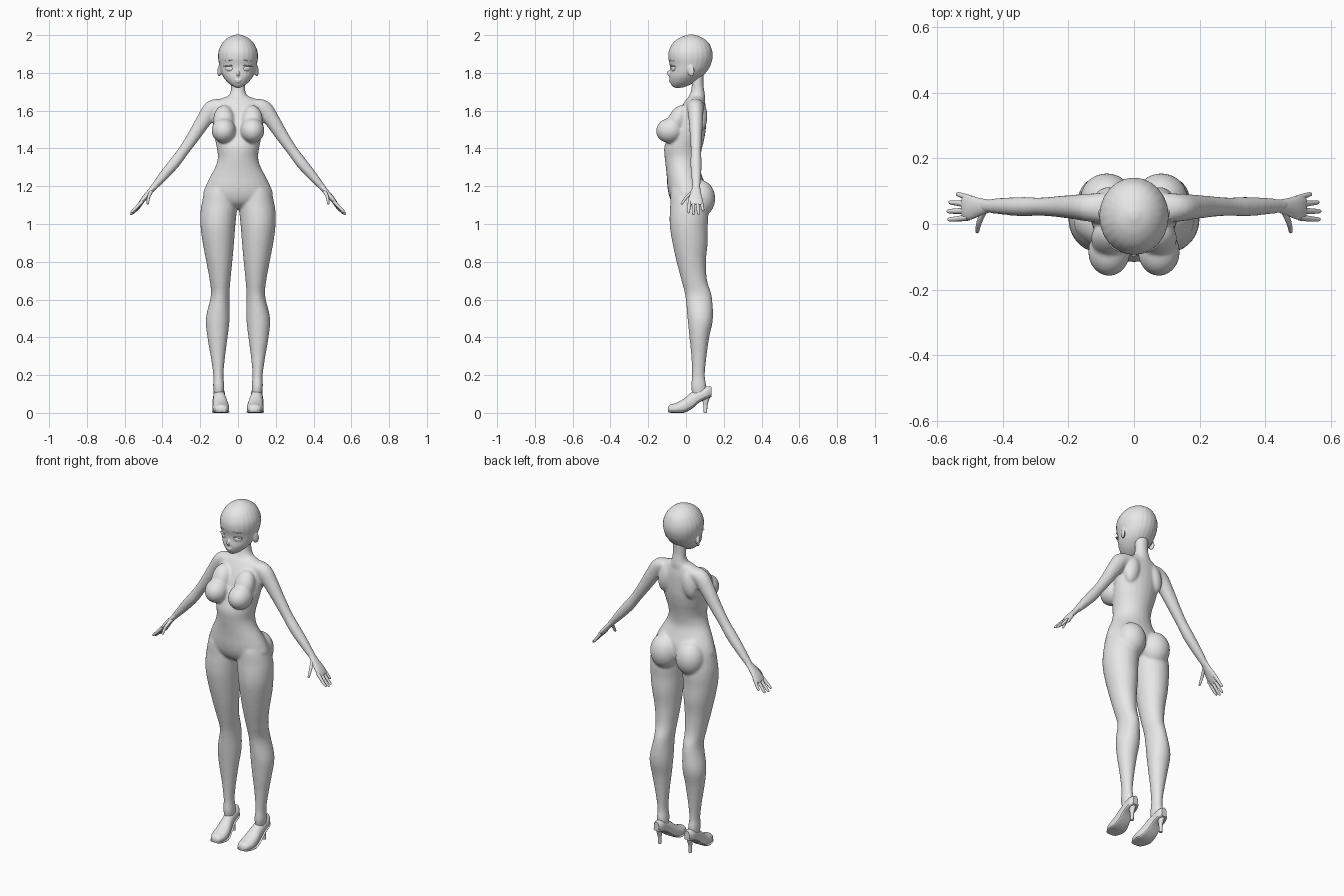
import bpy, bmesh, math
from mathutils import Vector, Matrix

grey = bpy.data.materials.new("plain_grey")
grey.diffuse_color = (0.8, 0.8, 0.8, 1)


def spline(rows, steps=4):
    """Catmull-Rom interpolation of rows of numbers."""
    out = []
    for i in range(len(rows) - 1):
        p0, p1 = rows[max(i - 1, 0)], rows[i]
        p2, p3 = rows[i + 1], rows[min(i + 2, len(rows) - 1)]
        for k in range(steps):
            t = k / steps
            out.append([0.5 * (2 * b + (c - a) * t + (2 * a - 5 * b + 4 * c - d) * t * t
                               + (3 * b - a - 3 * c + d) * t ** 3)
                        for a, b, c, d in zip(p0, p1, p2, p3)])
    return out + [list(rows[-1])]


def loft(bm, rings, both=False, n=24, flat=1.0):
    """Skin rings of (centre, u, v); flat < 1 squares off the -v side."""
    for s in ((1, -1) if both else (1,)):
        loops = []
        for c, u, v in rings:
            loop = []
            for k in range(n):
                a = 2 * math.pi * k / n
                sn = math.sin(a)
                if sn < 0:
                    sn = -abs(sn) ** flat
                p = c + u * math.cos(a) + v * sn
                loop.append(bm.verts.new((p.x * s, p.y, p.z)))
            loops.append(loop)
        for a, b in zip(loops, loops[1:]):
            for k in range(n):
                bm.faces.new((a[k], a[(k + 1) % n], b[(k + 1) % n], b[k]))
        bm.faces.new(loops[0])
        bm.faces.new(loops[-1])


def column(bm, rows, both=False):
    """Upright form from rows of (z, x_in, x_out, y_front, y_back)."""
    loft(bm, [(Vector(((a + b) / 2, (f + k) / 2, z)), Vector(((b - a) / 2, 0, 0)),
               Vector((0, (k - f) / 2, 0))) for z, a, b, f, k in spline(rows)], both)


def limb(bm, rows, n=24):
    """Mirrored limb along rows of (x, y, z, thickness, width in y)."""
    rows = spline(rows)
    pts = [Vector(r[:3]) for r in rows]
    rings = []
    for i, r in enumerate(rows):
        t = (pts[min(i + 1, len(pts) - 1)] - pts[max(i - 1, 0)]).normalized()
        u = (Vector((0, 1, 0)) - t * t.y).normalized()
        rings.append((pts[i], u * r[4], t.cross(u) * r[3]))
    loft(bm, rings, True, n)


def ball(bm, c, r, both=True, yaw=0, pitch=0, roll=0):
    """Ellipsoid, mirrored when both is set."""
    for s in ((1, -1) if both else (1,)):
        m = (Matrix.Translation((c[0] * s, c[1], c[2])) @ Matrix.Rotation(yaw * s, 4, 'Z')
             @ Matrix.Rotation(roll * s, 4, 'Y') @ Matrix.Rotation(pitch, 4, 'X')
             @ Matrix.Diagonal((*r, 1)))
        bmesh.ops.create_uvsphere(bm, u_segments=24, v_segments=16, radius=1, matrix=m)


def finish(bm, name, voxel=0, smooth=0):
    bmesh.ops.recalc_face_normals(bm, faces=bm.faces)
    for f in bm.faces:
        f.smooth = True
    me = bpy.data.meshes.new(name)
    bm.to_mesh(me)
    bm.free()
    me.materials.append(grey)
    ob = bpy.data.objects.new(name, me)
    bpy.context.collection.objects.link(ob)
    if voxel:
        m = ob.modifiers.new("fuse", 'REMESH')
        m.mode, m.voxel_size, m.use_smooth_shade = 'VOXEL', voxel, True
        m = ob.modifiers.new("soften", 'SMOOTH')
        m.factor, m.iterations = 0.5, smooth
    else:
        bpy.ops.object.select_all(action='DESELECT')
        ob.select_set(True)
        bpy.context.view_layer.objects.active = ob
        bpy.ops.object.shade_smooth_by_angle(angle=math.radians(50))
    return ob


# Body: torso, neck, legs and arms fused into one skin
bm = bmesh.new()
torso = [(1.678, .05, .02, .09), (1.658, .10, .0, .098), (1.62, .13, -.025, .105),
         (1.57, .135, -.05, .107), (1.5, .13, -.08, .105), (1.44, .12, -.105, .095),
         (1.4, .112, -.116, .085), (1.35, .107, -.113, .075), (1.3, .121, -.107, .072),
         (1.25, .148, -.102, .087), (1.2, .172, -.099, .105), (1.15, .184, -.09, .105),
         (1.11, .14, -.07, .09), (1.08, .05, -.03, .05)]
column(bm, [(z, -w, w, f, b) for z, w, f, b in torso])
neck = [(1.80, .04, .02, .095), (1.74, .037, .03, .093), (1.70, .040, .025, .098),
        (1.67, .056, .012, .102), (1.63, .085, .0, .10)]
column(bm, [(z, -w, w, f, b) for z, w, f, b in neck])
# Legs
column(bm, [(1.24, .03, .13, -.06, .08), (1.18, .015, .173, -.08, .10),
            (1.1, .004, .194, -.084, .115), (1.04, .009, .2, -.087, .118),
            (.98, .015, .198, -.085, .115), (.9, .021, .187, -.072, .115),
            (.8, .03, .168, -.05, .106), (.7, .04, .15, -.024, .112),
            (.62, .045, .144, -.004, .136), (.5, .044, .17, .008, .143),
            (.4, .055, .162, .018, .123), (.3, .068, .145, .028, .109),
            (.2, .077, .131, .032, .1), (.14, .072, .132, .026, .108),
            (.09, .075, .125, .035, .105)], True)
# Arms
limb(bm, [(.085, .05, 1.635, .03, .045), (.135, .05, 1.61, .046, .043),
          (.18, .052, 1.55, .041, .038), (.235, .053, 1.465, .034, .032),
          (.29, .053, 1.385, .029, .028), (.335, .053, 1.325, .030, .03),
          (.39, .054, 1.26, .026, .027), (.45, .055, 1.19, .017, .021),
          (.465, .055, 1.172, .014, .022)])
# Chest, seat and shoulder blade forms
ball(bm, (.076, -.085, 1.495), (.064, .074, .066), pitch=.2)
ball(bm, (.075, -.045, 1.55), (.056, .05, .085), pitch=-.45)
ball(bm, (.083, .075, 1.135), (.082, .08, .098))
ball(bm, (.075, .075, 1.57), (.045, .038, .085), roll=-.2)
finish(bm, "body", .0065, 10)

# Hands: palm, four fingers and thumb on each side
bm = bmesh.new()
limb(bm, [(.44, .055, 1.202, .014, .019), (.47, .052, 1.167, .014, .027),
          (.5, .05, 1.132, .013, .037), (.52, .05, 1.107, .009, .034),
          (.524, .05, 1.102, .003, .028)])
fingers = [((.505, .02, 1.122), (.545, .015, 1.08), (.564, .014, 1.062)),
           ((.512, .040, 1.115), (.547, .039, 1.072), (.566, .039, 1.053)),
           ((.51, .060, 1.117), (.542, .064, 1.075), (.56, .066, 1.055)),
           ((.5, .078, 1.128), (.525, .087, 1.09), (.538, .091, 1.072)),
           ((.458, .04, 1.175), (.473, .003, 1.142), (.478, -.022, 1.108))]
for a, b, c in fingers:
    tip = Vector(c) + (Vector(c) - Vector(b)).normalized() * .005
    limb(bm, [(*a, .010, .010), (*b, .008, .008), (*c, .006, .006), (*tip, .001, .001)], 12)
finish(bm, "hands")

# Head with nose, lips and ears
bm = bmesh.new()
skull = [(2.003, .012, .015, .04), (1.988, .05, -.03, .083), (1.96, .081, -.068, .12),
         (1.92, .102, -.09, .138), (1.88, .106, -.094, .141), (1.84, .099, -.086, .130),
         (1.81, .092, -.085, .112), (1.78, .079, -.088, .085), (1.75, .055, -.083, .045),
         (1.73, .029, -.073, .005), (1.721, .01, -.06, -.025)]
column(bm, [(z, -w, w, f, b) for z, w, f, b in skull])
ball(bm, (0, -.085, 1.797), (.010, .019, .016), False, pitch=-.5)
ball(bm, (0, -.084, 1.762), (.020, .007, .005), False)
ball(bm, (0, -.082, 1.753), (.016, .007, .005), False)
ball(bm, (.098, .025, 1.812), (.009, .02, .032), yaw=-.4, pitch=.2)
finish(bm, "head", .004, 5)

# Eyes and lashes
bm = bmesh.new()
ball(bm, (.047, -.068, 1.823), (.021, .007, .014), yaw=.5)
finish(bm, "eyes")
bm = bmesh.new()
ball(bm, (.052, -.072, 1.837), (.027, .009, .003), yaw=.5, roll=.08)
ball(bm, (.05, -.075, 1.865), (.025, .004, .002), yaw=.5, roll=.08)
finish(bm, "lashes_and_brows")

# Shoes: rows of (y, x centre, half width, z low, z high)
shoe = [(-.096, .087, .012, .006, .026), (-.086, .088, .03, .001, .042),
        (-.05, .09, .043, 0, .054), (-.01, .092, .042, .002, .076),
        (.03, .096, .035, .022, .11), (.07, .1, .031, .056, .128),
        (.11, .1, .029, .076, .14), (.134, .1, .016, .086, .138)]


def shoe_part(name, rows):
    bm = bmesh.new()
    loft(bm, [(Vector((x, y, (a + b) / 2)), Vector((w, 0, 0)), Vector((0, 0, (b - a) / 2)))
              for y, x, w, a, b in spline(rows)], True, 24, .5)
    finish(bm, name)


shoe_part("shoe_uppers", shoe)
shoe_part("shoe_soles", [(y, x, w + .003, a - .001 * (a > .001), a + .012)
                         for y, x, w, a, b in shoe])
bm = bmesh.new()
column(bm, [(.095, .076, .124, .075, .131), (.07, .085, .115, .085, .123),
            (.04, .090, .11, .092, .114), (0, .091, .109, .094, .112)], True)
finish(bm, "shoe_heels")
